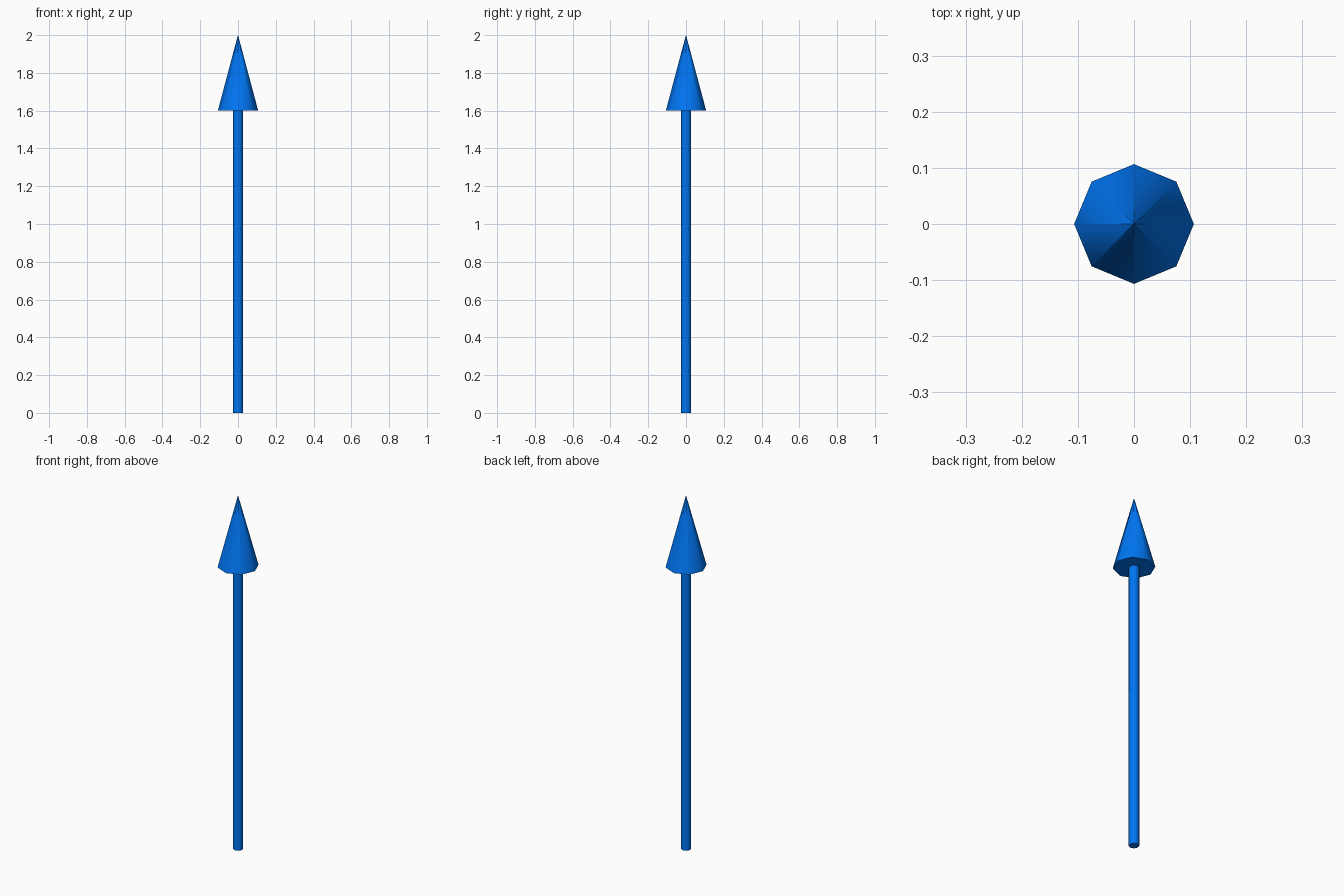
import bpy
import math

if "Cube" in bpy.data.objects:
    bpy.data.objects.remove(bpy.data.objects["Cube"])

SIDES = 8
NECK_Z = 1.6

# Blue paint
blue = bpy.data.materials.new("blue")
blue.diffuse_color = (0.0, 0.18, 0.9, 1.0)
blue.use_nodes = True
blue.node_tree.nodes["Principled BSDF"].inputs["Base Color"].default_value = blue.diffuse_color


def tapered(name, r_bottom, r_top, z0, z1):
    """Eight-sided closed solid between two heights, corners on the axes."""
    bpy.ops.mesh.primitive_cone_add(
        vertices=SIDES, radius1=r_bottom, radius2=r_top,
        depth=z1 - z0, location=(0, 0, (z0 + z1) / 2))
    obj = bpy.context.object
    obj.name = name
    obj.data.materials.append(blue)
    bpy.ops.object.shade_smooth_by_angle(angle=math.radians(60))
    return obj


# Shaft
tapered("shaft", 0.0265, 0.0265, 0.0, NECK_Z)
# Pointed head; the minute flat tip keeps the shading running along its sides
tapered("arrow_head", 0.1067, 0.0004, NECK_Z, 2.0)
